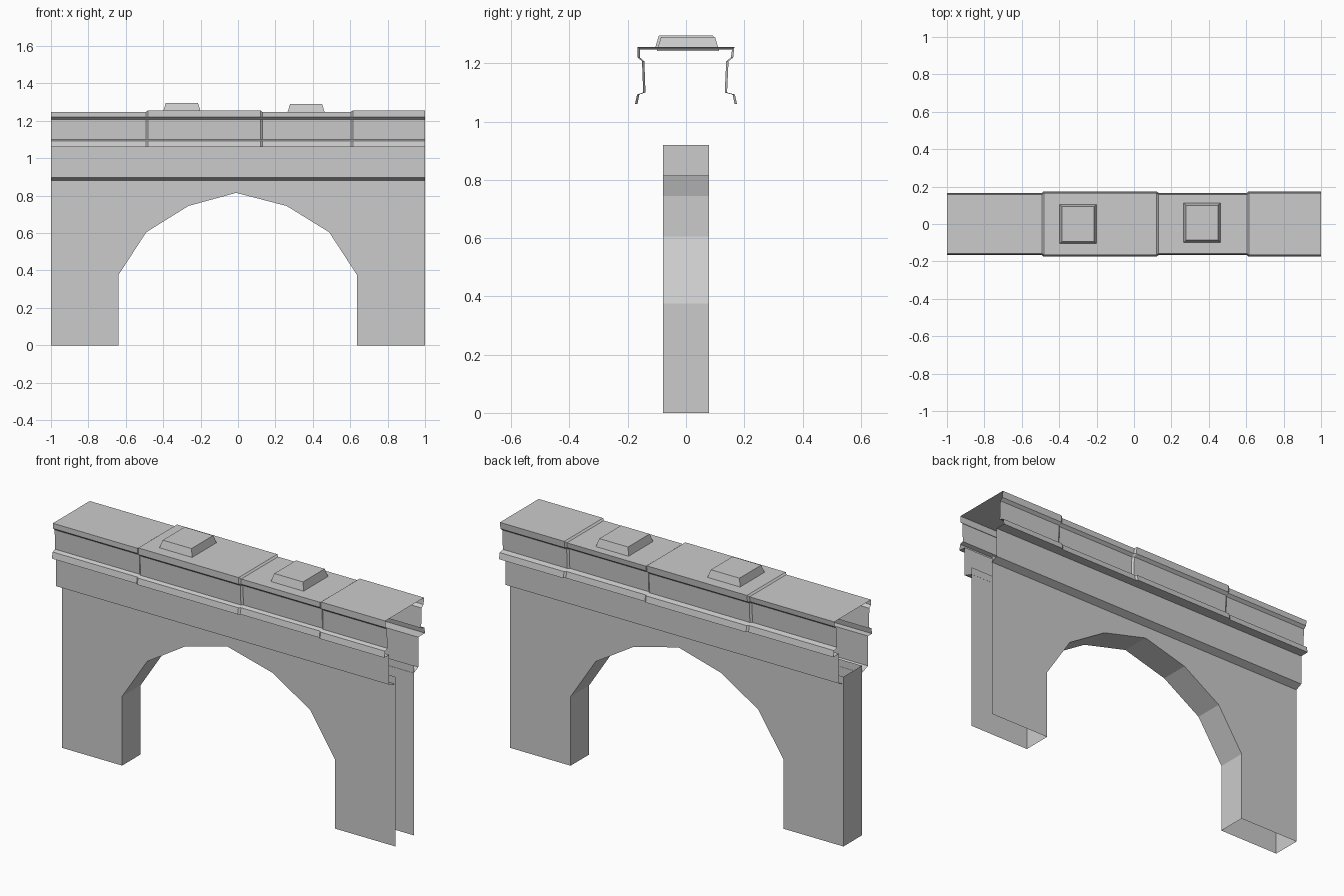
import bpy, bmesh

if "Cube" in bpy.data.objects:
    bpy.data.objects.remove(bpy.data.objects["Cube"])


def make_object(name, bm):
    bmesh.ops.remove_doubles(bm, verts=bm.verts, dist=0.0001)
    mesh = bpy.data.meshes.new(name)
    bm.to_mesh(mesh)
    bm.free()
    ob = bpy.data.objects.new(name, mesh)
    bpy.context.collection.objects.link(ob)
    return ob


def loft(bm, rings):
    """Skin quads between successive open (x, y, z) rings."""
    rows = [[bm.verts.new(p) for p in ring] for ring in rings]
    for a, b in zip(rows, rows[1:]):
        for i in range(len(a) - 1):
            bm.faces.new((a[i], a[i + 1], b[i + 1], b[i]))


# Arched wall: two sheets, arch soffit and one closed end; base and right end open
arch = [(-0.64, 0), (-0.64, 0.375), (-0.49, 0.605), (-0.265, 0.745), (-0.01, 0.815),
        (0.26, 0.745), (0.487, 0.605), (0.637, 0.375), (0.637, 0)]
outline = arch + [(1, 0), (1, 0.92), (-1, 0.92), (-1, 0)]
W = 0.079
bm = bmesh.new()
bm.faces.new([bm.verts.new((x, -W, z)) for x, z in reversed(outline)][::-1])
bm.faces.new([bm.verts.new((x, W, z)) for x, z in outline][::-1])
for strip in (arch, [(-1, 0.92), (-1, 0)]):
    loft(bm, [[(x, y, z) for x, z in strip] for y in (W, -W)])
bmesh.ops.remove_doubles(bm, verts=bm.verts, dist=0.0001)
bmesh.ops.recalc_face_normals(bm, faces=bm.faces)
make_object("arched_wall", bm)

# Plain beam: one fascia each side, with a sloped underside meeting the wall
bm = bmesh.new()
for side in ([(-0.078, 0.88), (-0.133, 0.898), (-0.133, 1.06)],
             [(0.117, 1.06), (0.117, 0.898), (0.078, 0.88)]):
    loft(bm, [[(x, y, z) for y, z in side] for x in (-1, 1)])
make_object("beam", bm)

# Parapet with mouldings, stepping out slightly on alternate blocks
profile = [(-0.133, 1.06), (-0.167, 1.06), (-0.160, 1.093), (-0.139, 1.10),
           (-0.143, 1.207), (-0.158, 1.22), (-0.158, 1.248),
           (0.158, 1.248), (0.154, 1.22), (0.138, 1.207),
           (0.133, 1.10), (0.160, 1.093), (0.167, 1.06), (0.117, 1.06)]
STEP = 0.008
stations = [(-1, 0), (-0.492, 0), (-0.482, 1), (0.12, 1),
            (0.13, 0), (0.604, 0), (0.614, 1), (1, 1)]


def stepped(x, grow):
    ring = []
    for i, (y, z) in enumerate(profile):
        if 0 < i < len(profile) - 1:
            y += STEP * grow * (1 if y > 0 else -1)
            if z > 1.24:
                z += STEP * grow
        ring.append((x, y, z))
    return ring


bm = bmesh.new()
loft(bm, [stepped(x, g) for x, g in stations])
make_object("parapet", bm)

# Tapered cap stones on top
def cap_stone(name, x, y, z0, z1, half_x, half_y, inset):
    bm = bmesh.new()
    bmesh.ops.create_cube(bm, size=2)
    for v in bm.verts:
        top = v.co.z > 0
        d = inset if top else 0
        v.co = (x + v.co.x * (half_x - d), y + v.co.y * (half_y - d), z1 if top else z0)
    make_object(name, bm)


cap_stone("cap_stone_left", -0.30, 0, 1.25, 1.296, 0.10, 0.107, 0.014)
cap_stone("cap_stone_right", 0.364, 0.007, 1.242, 1.29, 0.10, 0.107, 0.014)
